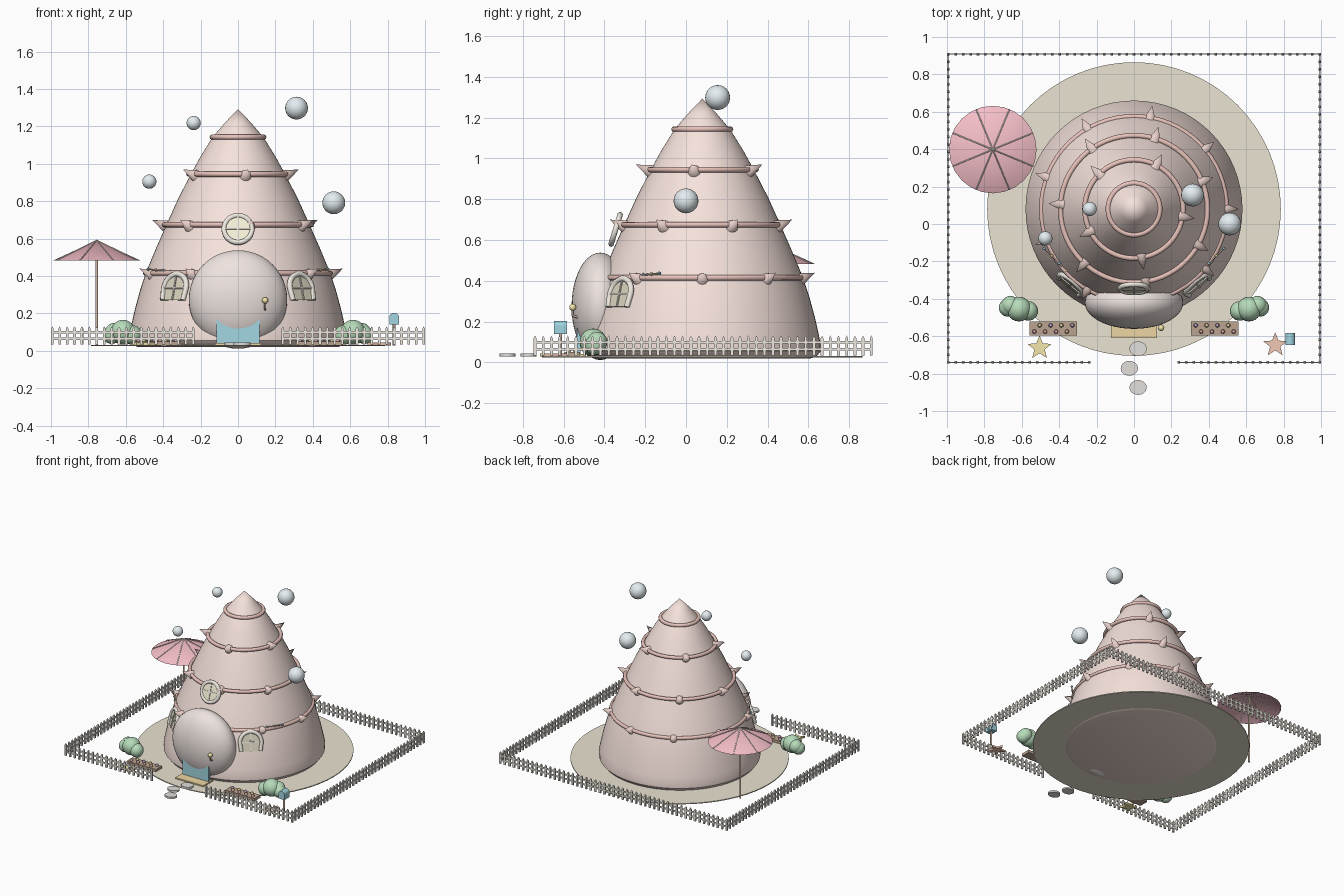
import bpy, bmesh, math
from mathutils import Matrix, Vector

if "Cube" in bpy.data.objects:
    bpy.data.objects.remove(bpy.data.objects["Cube"])

CY = 0.08   # y of the house axis
mats = {}
COL = dict(body=(.92, .76, .71), ring=(.80, .54, .49), spike=(.80, .62, .58), sand=(.82, .77, .64),
           dome=(.85, .77, .74), cream=(.86, .82, .75), glass=(.93, .88, .68), dim=(.72, .67, .53),
           blue=(.36, .67, .76), gold=(.85, .67, .36), stone=(.76, .74, .71), soil=(.50, .37, .28),
           green=(.47, .71, .49), pink=(.92, .52, .58), wood=(.62, .48, .38), yellow=(.90, .79, .40),
           coral=(.88, .58, .46), bubble=(.78, .85, .88), purple=(.62, .48, .72))

def paint(o, c):
    if c not in mats:
        mats[c] = bpy.data.materials.new(c)
        mats[c].diffuse_color = (*COL[c], 1)
    o.data.materials.append(mats[c])

def make(name, bm, c, M=Matrix(), smooth=True):
    bm.transform(M)
    bmesh.ops.recalc_face_normals(bm, faces=bm.faces)
    me = bpy.data.meshes.new(name)
    bm.to_mesh(me)
    bm.free()
    o = bpy.data.objects.new(name, me)
    bpy.context.collection.objects.link(o)
    paint(o, c)
    if smooth:
        bpy.context.view_layer.objects.active = o
        bpy.ops.object.select_all(action='DESELECT')
        o.select_set(True)
        bpy.ops.object.shade_smooth_by_angle(angle=math.radians(35))
    return o

def at(p, s=(1, 1, 1)):
    return Matrix.Translation(p) @ Matrix.Diagonal((*s, 1))

def add_box(bm, p, s):
    bmesh.ops.create_cube(bm, size=1, matrix=at(p, s))

def box(name, p, s, c, M=Matrix()):
    bm = bmesh.new()
    add_box(bm, p, s)
    return make(name, bm, c, M, False)

def ball(name, p, r, c, s=(1, 1, 1), n=24):
    bm = bmesh.new()
    bmesh.ops.create_uvsphere(bm, u_segments=n, v_segments=n // 2, radius=r)
    return make(name, bm, c, at(p, s))

def cone(name, r1, r2, h, c, M, n=24, caps=True):
    bm = bmesh.new()
    bmesh.ops.create_cone(bm, segments=n, radius1=r1, radius2=r2, depth=h, cap_ends=caps)
    return make(name, bm, c, M)

def tube(name, pts, r, c, M=Matrix(), closed=False):
    cu = bpy.data.curves.new(name, 'CURVE')
    cu.dimensions = '3D'
    cu.bevel_depth, cu.bevel_resolution, cu.use_fill_caps = r, 2, True
    s = cu.splines.new('POLY')
    s.points.add(len(pts) - 1)
    for q, p in zip(s.points, pts):
        q.co = (*(M @ Vector(p)), 1)
    s.use_cyclic_u = closed
    o = bpy.data.objects.new(name, cu)
    bpy.context.collection.objects.link(o)
    bpy.ops.object.select_all(action='DESELECT')
    bpy.context.view_layer.objects.active = o
    o.select_set(True)
    bpy.ops.object.convert(target='MESH')
    o = bpy.context.view_layer.objects.active
    bpy.ops.object.shade_smooth_by_angle(angle=math.radians(50))
    paint(o, c)

def prism(name, pts, t, c, M):
    bm = bmesh.new()
    f = bm.faces.new([bm.verts.new((x, y, 0)) for x, y in pts])
    e = bmesh.ops.extrude_face_region(bm, geom=[f])
    bmesh.ops.translate(bm, vec=(0, 0, t), verts=[v for v in e['geom'] if isinstance(v, bmesh.types.BMVert)])
    return make(name, bm, c, M, False)

def arc(r, a0, a1, n, y=0):
    return [(r * math.cos(math.radians(a0 + (a1 - a0) * i / n)),
             y + r * math.sin(math.radians(a0 + (a1 - a0) * i / n))) for i in range(n + 1)]

def wall_frame(angle, r, z, tilt):
    # local x along the wall, y up the slope, z outwards
    a = math.radians(angle)
    return (Matrix.Translation((r * math.cos(a), CY + r * math.sin(a), z)) @
            Matrix.Rotation(a + math.pi / 2, 4, 'Z') @ Matrix.Rotation(math.radians(90 - tilt), 4, 'X'))

# shell house body, turned from a profile
prof = [(0, .02), (.53, .02), (.56, .03), (.58, .055), (.58, .09), (.57, .14), (.552, .22), (.525, .32), (.492, .42),
        (.44, .545), (.385, .67), (.322, .81), (.255, .94), (.20, 1.04), (.138, 1.14), (.07, 1.22), (0, 1.293)]
bm = bmesh.new()
vs = [bm.verts.new((r, 0, z)) for r, z in prof]
es = [bm.edges.new(p) for p in zip(vs, vs[1:])]
bmesh.ops.spin(bm, geom=vs + es, axis=(0, 0, 1), cent=(0, 0, 0), steps=64, angle=2 * math.pi)
bmesh.ops.remove_doubles(bm, verts=bm.verts, dist=1e-4)
make("house_body", bm, 'body', at((0, CY, 0)))

# ridges and their spikes
for r, z, n, off in [(.494, .415, 9, 0), (.393, .675, 7, 22), (.263, .945, 5, -9), (.138, 1.143, 0, 0)]:
    tube("ridge", [(x, y + CY, z) for x, y in arc(r, 0, 360, 64)[:-1]], .014, 'ring', closed=True)
    for i in range(n):
        a = math.radians(off + 360 * i / n)
        d = Vector((math.cos(a), math.sin(a), .45)).normalized()
        p = Vector((r * math.cos(a), CY + r * math.sin(a), z - .005)) + d * .03
        cone("spike", .034, 0, .085, 'spike', Matrix.Translation(p) @ d.to_track_quat('Z', 'Y').to_matrix().to_4x4(), 12)

# sandy yard
cone("yard_disc", .785, .785, .007, 'sand', at((0, CY, .0285)), 64)

# entrance dome, door, mat and lamp
ball("entrance_dome", (0, -.42, .275), .263, 'dome', (1, .535, 1), 48)
box("door", (0, -.525, .185), (.23, .016, .31), 'blue')
box("door_mat", (0, -.55, .036), (.245, .12, .012), 'gold')
tube("lamp_stem", [(.145, -.53, .22), (.145, -.555, .23), (.145, -.555, .27)], .006, 'wood')
ball("lamp_bulb", (.145, -.555, .27), .017, 'yellow', n=16)

# round window
W = wall_frame(-90, .425, .652, 17)
tube("round_window_frame", [(x, y, 0) for x, y in arc(.075, 0, 360, 40)[:-1]], .014, 'cream', W, True)
prism("round_window_glass", arc(.072, 0, 360, 40)[:-1], .012, 'glass', W @ at((0, 0, -.006)))
box("round_window_bar", (0, 0, .007), (.009, .14, .008), 'cream', W)
box("round_window_bar", (0, 0, .007), (.14, .009, .008), 'cream', W)

# arched windows, with a string of beads beside each
for sx in (1, -1):
    W = wall_frame(-90 + sx * 40, .525, .335, 15)
    path = [(.07, -.065)] + arc(.078, 0, 180, 20) + [(-.07, -.065)]
    tube("arch_window_frame", [(x, y, 0) for x, y in path], .015, 'cream', W)
    prism("arch_window_glass", path, .012, 'dim', W @ at((0, 0, -.008)))
    box("arch_window_bar", (0, .005, .006), (.008, .14, .008), 'cream', W)
    box("arch_window_bar", (0, 0, .006), (.15, .008, .008), 'cream', W)
    a, b = Vector((sx * .36, -.25, .425)), Vector((sx * .48, -.13, .437))
    tube("bead_string", [a, b], .004, 'wood')
    for i in range(4):
        ball("bead", a.lerp(b, i / 3), .009, ('yellow', 'blue')[i % 2], n=8)

    # bushes
    for dx, dy, dz, r in [(0, 0, .1, .066), (.07, .008, .085, .048), (-.05, -.01, .085, .052), (.045, .02, .1, .05)]:
        ball("bush", (sx * (.615 + dx * (1 if dx < .06 else .85)), -.455 + dy, dz), r, 'green')

    # flower beds
    box("flower_bed", (sx * .432, -.558, .04), (.256, .075, .022), 'soil')
    for i in range(8):
        ball("flower", (sx * (.33 + .029 * i), -.542 - .033 * (i % 2), .058), .012,
             ('purple', 'coral', 'yellow', 'pink')[i % 4], n=10)

# stepping stones
for x, y in [(.022, -.667), (-.025, -.772), (.022, -.874)]:
    cone("stepping_stone", .046, .046, .014, 'stone', at((x, y, .037), (1, .86, 1)))

# starfish
for x, y, c in [(-.505, -.662, 'yellow'), (.755, -.647, 'coral')]:
    star = [p for i in range(5) for p in (arc(.067, 90 + 72 * i, 0, 1)[0], arc(.029, 126 + 72 * i, 0, 1)[0])]
    prism("starfish", star, .014, c, at((x, y, .03)))

# mailbox
cone("mailbox_post", .008, .008, .12, 'wood', at((.835, -.615, .09)), 12)
box("mailbox", (.835, -.615, .16), (.052, .065, .04), 'blue')
cone("mailbox_top", .026, .026, .065, 'blue', Matrix.Translation((.835, -.615, .178)) @ Matrix.Rotation(math.pi / 2, 4, 'X'))

# parasol
U = Vector((-.755, .398, 0))
cone("parasol_pole", .007, .007, .54, 'wood', at(U + Vector((0, 0, .30))), 12)
cone("parasol_canopy", .234, 0, .108, 'pink', at(U + Vector((0, 0, .537))), 24, False)
for i in range(8):
    p = arc(.233, 22.5 + 45 * i, 0, 1)[0]
    tube("parasol_rib", [U + Vector((0, 0, .592)), U + Vector((*p, .485))], .003, 'cream')

# floating bubbles
for x, y, z, r in [(.313, .155, 1.298, .061), (.512, 0, .792, .061), (-.237, .08, 1.218, .038), (-.474, -.077, .905, .038)]:
    ball("bubble", (x, y, z), r, 'bubble')

# picket fence, open at the front gate
for a, b in [((-.993, -.74), (-.24, -.74)), ((.24, -.74), (.993, -.74)), ((-.993, .908), (.993, .908)),
             ((-.993, -.74), (-.993, .908)), ((.993, -.74), (.993, .908))]:
    a, b = Vector((*a, 0)), Vector((*b, 0))
    L, along_x = (b - a).length, abs(b.x - a.x) > .01
    bm = bmesh.new()
    for z in (.065, .1):
        add_box(bm, (a + b) / 2 + Vector((0, 0, z)), (L, .006, .012) if along_x else (.006, L, .012))
    n = round(L / .04)
    for i in range(n + 1):
        p = a.lerp(b, i / n)
        add_box(bm, p + Vector((0, 0, .077)), (.014, .012, .085) if along_x else (.012, .014, .085))
        bmesh.ops.create_cone(bm, segments=4, radius1=.009, radius2=0, depth=.012,
                              matrix=at(p + Vector((0, 0, .1255))) @ Matrix.Rotation(math.pi / 4, 4, 'Z'))
    make("picket_fence", bm, 'cream', smooth=False)

for m in bpy.data.materials:
    if m.users and not m.is_grease_pencil:
        m.use_nodes = True
        m.node_tree.nodes["Principled BSDF"].inputs["Base Color"].default_value = m.diffuse_color
